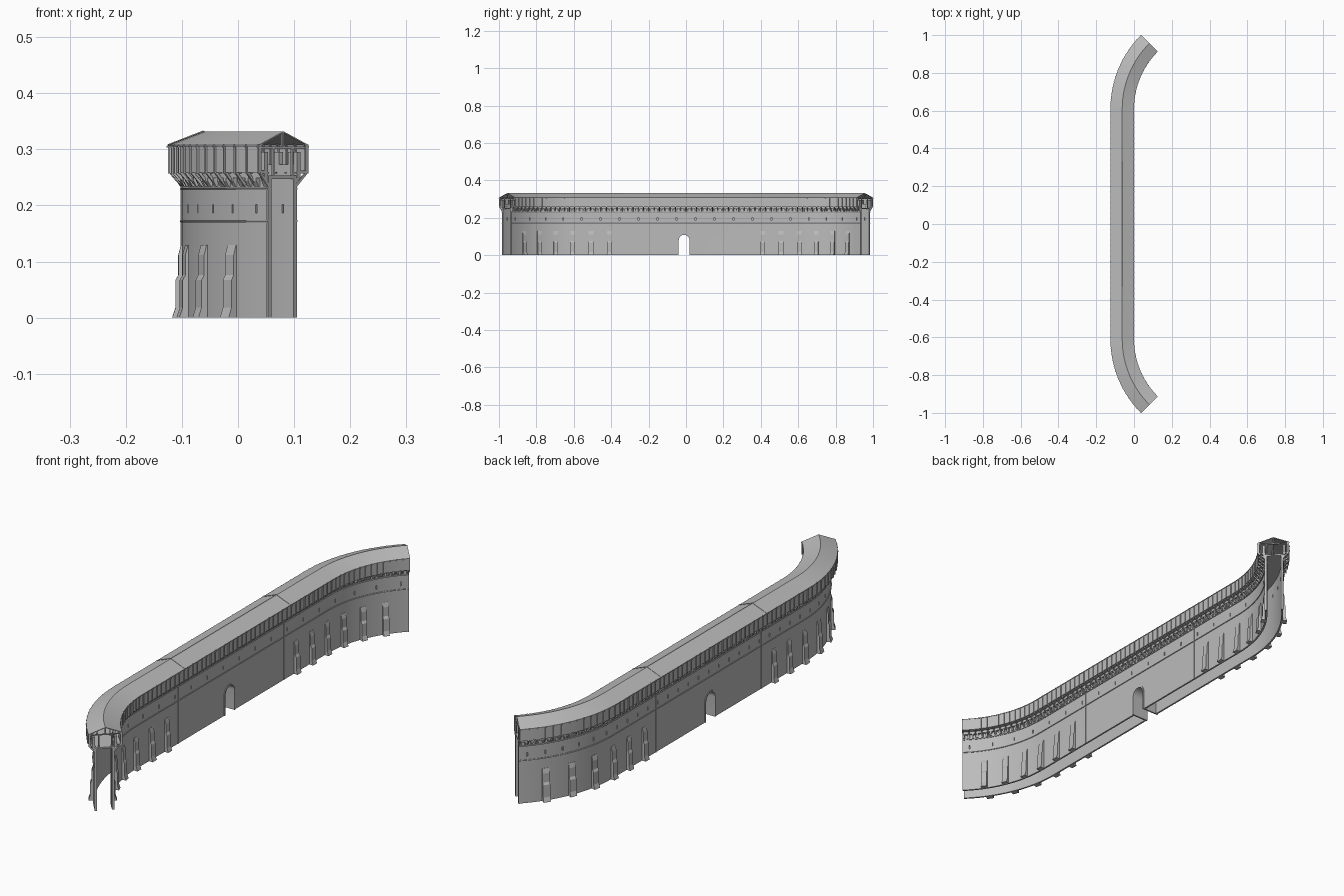
import bpy, bmesh
from math import sin, cos, pi

cube = bpy.data.objects.get("Cube")
if cube:
    bpy.data.objects.remove(cube, do_unlink=True)

# Plan: straight run along y, then a 45 degree arc towards +x at each end
X0, STRAIGHT, R = -0.0625, 0.609, 0.4915
HALF = STRAIGHT + R * pi / 4
ARC_STEPS = 14
BREAKS = [STRAIGHT + R * pi / 4 * i / ARC_STEPS for i in range(ARC_STEPS)]
BREAKS = sorted(BREAKS + [-b for b in BREAKS])
SEAM = 0.335
SIDES = {"outer": (-1, 0.038), "inner": (1, 0.032)}

stone = bpy.data.materials.new("stone_grey")
stone.use_nodes = True
stone.diffuse_color = (0.5, 0.5, 0.5, 1)
bsdf = stone.node_tree.nodes["Principled BSDF"]
bsdf.inputs["Base Color"].default_value = (0.5, 0.5, 0.5, 1)
bsdf.inputs["Roughness"].default_value = 0.9


def place(s, off, z):
    """Point at distance s along the wall and sideways offset off."""
    a = abs(s) - STRAIGHT
    if a <= 0:
        return (X0 + off, s, z)
    y = STRAIGHT + (R - off) * sin(a / R)
    return (X0 + R - (R - off) * cos(a / R), y if s > 0 else -y, z)


def loft(bm, rings):
    rings = [[bm.verts.new(p) for p in ring] for ring in rings]
    n = len(rings[0])
    for a, b in zip(rings, rings[1:]):
        for i in range(n):
            j = (i + 1) % n
            bm.faces.new((a[i], a[j], b[j], b[i]))
    bm.faces.new(rings[0][::-1])
    bm.faces.new(rings[-1])


def sweep(bm, profile, s0=-HALF, s1=HALF):
    """Sweep a closed (offset, z) profile along the plan."""
    stops = [s0] + [b for b in BREAKS if s0 + 1e-4 < b < s1 - 1e-4] + [s1]
    loft(bm, [[place(s, o, z) for o, z in profile] for s in stops])


def rect(o0, o1, z0, z1):
    return [(o0, z0), (o1, z0), (o1, z1), (o0, z1)]


def stations(step, margin=0.0):
    n = round(2 * (HALF - margin) / step)
    return [-HALF + margin + 2 * (HALF - margin) * i / n for i in range(n + 1)]


def repeat(bm, profile, places, width):
    for s in places:
        sweep(bm, profile, s - width / 2, s + width / 2)


def finish(name, bm, smooth=False):
    bmesh.ops.recalc_face_normals(bm, faces=bm.faces)
    mesh = bpy.data.meshes.new(name)
    bm.to_mesh(mesh)
    bm.free()
    mesh.materials.append(stone)
    ob = bpy.data.objects.new(name, mesh)
    bpy.context.collection.objects.link(ob)
    if smooth:
        round_off(ob)
    return ob


def round_off(ob):
    bpy.ops.object.select_all(action='DESELECT')
    ob.select_set(True)
    bpy.context.view_layer.objects.active = ob
    bpy.ops.object.shade_smooth_by_angle()


def cut(ob, cutter):
    mod = ob.modifiers.new("openings", 'BOOLEAN')
    mod.object, mod.operation, mod.solver = cutter, 'DIFFERENCE', 'EXACT'
    bpy.context.view_layer.objects.active = ob
    bpy.ops.object.modifier_apply(modifier=mod.name)
    bpy.data.objects.remove(cutter, do_unlink=True)


def arch(radius, base):
    """Outline of the gate in the yz plane."""
    yc, spring, n = -0.01, 0.08, 14
    curve = [(yc + radius * cos(pi * i / n), spring + radius * sin(pi * i / n))
             for i in range(n + 1)]
    return [(yc + radius, base)] + curve + [(yc - radius, base)]


# Gate passage with its raised stone surround
bm = bmesh.new()
ring = arch(0.035, 0) + arch(0.029, 0)[::-1]
loft(bm, [[(x, y, z) for y, z in ring] for x in (X0 - 0.0405, X0 + 0.0345)])
finish("gate_passage", bm, True)

buttress_spots = [s * (0.41 + 0.098 * i) for i in range(6) for s in (-1, 1)]

for label, (side, face) in SIDES.items():
    def out(points):
        return [(side * (face + o), z) for o, z in points]

    # Thin wall shell with arrow slits and gate opening
    bm = bmesh.new()
    sweep(bm, out(rect(-0.007, 0, 0, 0.253)))
    wall = finish(label + "_wall", bm)
    bm = bmesh.new()
    repeat(bm, out(rect(-0.02, 0.02, 0.187, 0.202)),
           stations(0.065 if side < 0 else 0.1, 0.03), 0.004)
    gate = arch(0.032, -0.02)
    loft(bm, [[(X0 + side * x, y, z) for y, z in gate] for x in (0.02, 0.06)])
    cutter = finish("opening_cutter", bm)
    cutter.hide_render = True
    cut(wall, cutter)
    round_off(wall)

    # String courses
    bm = bmesh.new()
    for z0, z1 in ((0.170, 0.174), (0.228, 0.231)):
        sweep(bm, out([(-0.003, z0), (0.002, z0), (0.003, z0 + 0.002),
                       (0.002, z1), (-0.003, z1)]))
    finish(label + "_string_courses", bm, True)

    # Pilaster strips at the joints and the ends
    bm = bmesh.new()
    ends = [-HALF + 0.002, HALF - 0.002]
    repeat(bm, out(rect(-0.003, 0.002, 0, 0.235)), [-SEAM, SEAM] + ends, 0.004)
    finish(label + "_pilasters", bm)

    # Stepped buttresses
    bm = bmesh.new()
    steps = [(-0.003, 0), (0.017, 0), (0.011, 0.018), (0.011, 0.067),
             (0.006, 0.076), (0.006, 0.112), (0.001, 0.13), (-0.003, 0.13)]
    repeat(bm, out(steps), buttress_spots, 0.025)
    finish(label + "_buttresses", bm)

    # Small stone corbels under the parapet
    bm = bmesh.new()
    repeat(bm, out([(-0.002, 0.234), (0.003, 0.234), (0.009, 0.244),
                    (0.009, 0.251), (-0.002, 0.251)]), stations(0.02, 0.005), 0.008)
    finish(label + "_corbels", bm)

    # Stone parapet with merlons inside the gallery
    bm = bmesh.new()
    sweep(bm, out(rect(0.001, 0.010, 0.249, 0.273)))
    repeat(bm, out(rect(0.001, 0.010, 0.273, 0.295)), stations(0.05, 0.012), 0.024)
    finish(label + "_parapet", bm)

    # Timber gallery: boarded wall, upright posts, sill and slanting struts
    bm = bmesh.new()
    sweep(bm, [(side * o, z) for o, z in rect(0.0575, 0.0595, 0.259, 0.309)])
    finish(label + "_gallery_boards", bm, True)
    posts = stations(0.0284, 0.002)
    bm = bmesh.new()
    repeat(bm, [(side * o, z) for o, z in rect(0.055, 0.0625, 0.257, 0.309)],
           posts, 0.003)
    finish(label + "_gallery_posts", bm)
    bm = bmesh.new()
    repeat(bm, [(side * o, z) for o, z in
                ((face - 0.001, 0.234), (face + 0.002, 0.234), (0.059, 0.256),
                 (0.059, 0.260), (face - 0.001, 0.260), (face - 0.001, 0.257),
                 (0.054, 0.257), (face - 0.001, 0.239))], posts, 0.004)
    finish(label + "_gallery_struts", bm)

# Walkway over the hollow wall and the gallery floor
bm = bmesh.new()
sweep(bm, rect(-0.036, 0.030, 0.247, 0.253))
for side, face in SIDES.values():
    sweep(bm, [(side * o, z) for o, z in rect(face + 0.008, 0.058, 0.2595, 0.262)])
finish("walkway_floor", bm, True)

# Gabled roof with thin slopes
bm = bmesh.new()
sweep(bm, [(-0.0625, 0.3055), (0, 0.3295), (0.0625, 0.3055),
           (0.0625, 0.308), (0, 0.332), (-0.0625, 0.308)])
finish("roof", bm, True)

# Ridge cap and joint strips of the middle roof
bm = bmesh.new()
sweep(bm, [(-0.004, 0.330), (0.004, 0.330), (0, 0.3335)], -SEAM, SEAM)
repeat(bm, [(-0.063, 0.307), (0.063, 0.307), (0.063, 0.309),
            (0, 0.3335), (-0.063, 0.309)], [-SEAM, SEAM], 0.004)
finish("roof_joints", bm)

# Rafter tips poking out below the eaves
bm = bmesh.new()
for side in (-1, 1):
    repeat(bm, [(side * o, z) for o, z in
                ((0.052, 0.3075), (0.0645, 0.303), (0.0645, 0.306), (0.052, 0.311))],
           stations(0.0284, 0.002), 0.003)
finish("rafter_tips", bm)

# Roof trusses: tie beam, king post and two upright posts
bm = bmesh.new()
trusses = stations(0.1, 0.003)
repeat(bm, rect(-0.058, 0.058, 0.301, 0.305), trusses, 0.004)
repeat(bm, rect(-0.002, 0.002, 0.305, 0.330), trusses, 0.004)
for side in (-1, 1):
    repeat(bm, [(side * o, z) for o, z in rect(0.022, 0.026, 0.253, 0.301)],
           trusses, 0.004)
finish("roof_trusses", bm)
